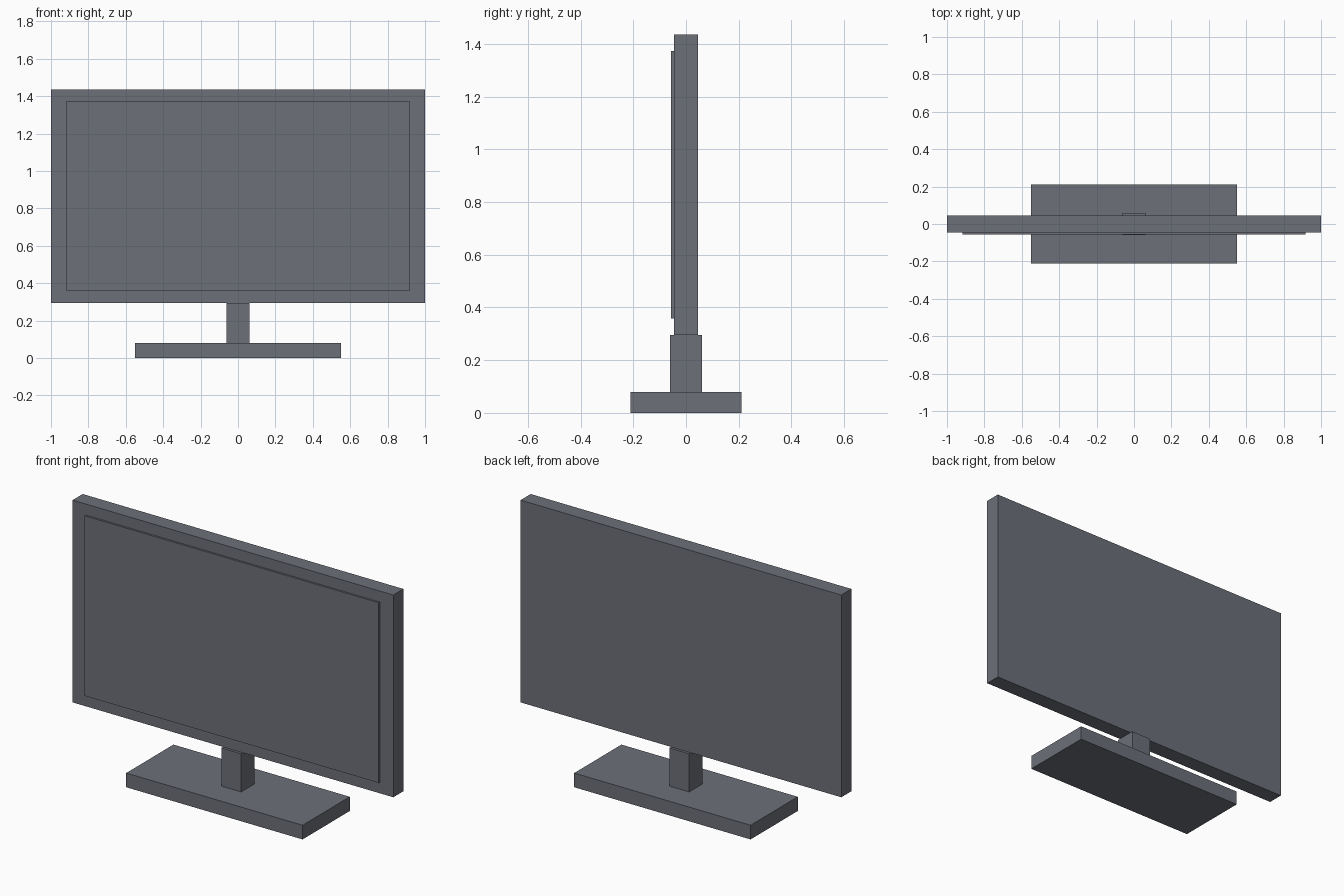
import bpy

cube = bpy.data.objects.get("Cube")
if cube:
    bpy.data.objects.remove(cube, do_unlink=True)

# Single slate grey plastic
grey = bpy.data.materials.new("slate_grey")
grey.use_nodes = True
colour = (0.15, 0.16, 0.19, 1)
grey.diffuse_color = colour
grey.node_tree.nodes["Principled BSDF"].inputs["Base Color"].default_value = colour


def box(name, half_width, y0, y1, z0, z1):
    """Sharp-edged box centred on x = 0."""
    bpy.ops.mesh.primitive_cube_add(size=1, location=(0, (y0 + y1) / 2, (z0 + z1) / 2))
    obj = bpy.context.object
    obj.name = obj.data.name = name
    obj.scale = (2 * half_width, y1 - y0, z1 - z0)
    bpy.ops.object.transform_apply(location=False, rotation=False, scale=True)
    obj.data.materials.append(grey)
    return obj


# Stand
box("stand_base", 0.55, -0.21, 0.21, 0, 0.08)
box("stand_neck", 0.062, -0.06, 0.06, 0.08, 0.295)

# Display housing and the slightly raised screen on its front
box("display_housing", 1.0, -0.045, 0.045, 0.295, 1.435)
box("screen", 0.917, -0.056, -0.045, 0.358, 1.373)
